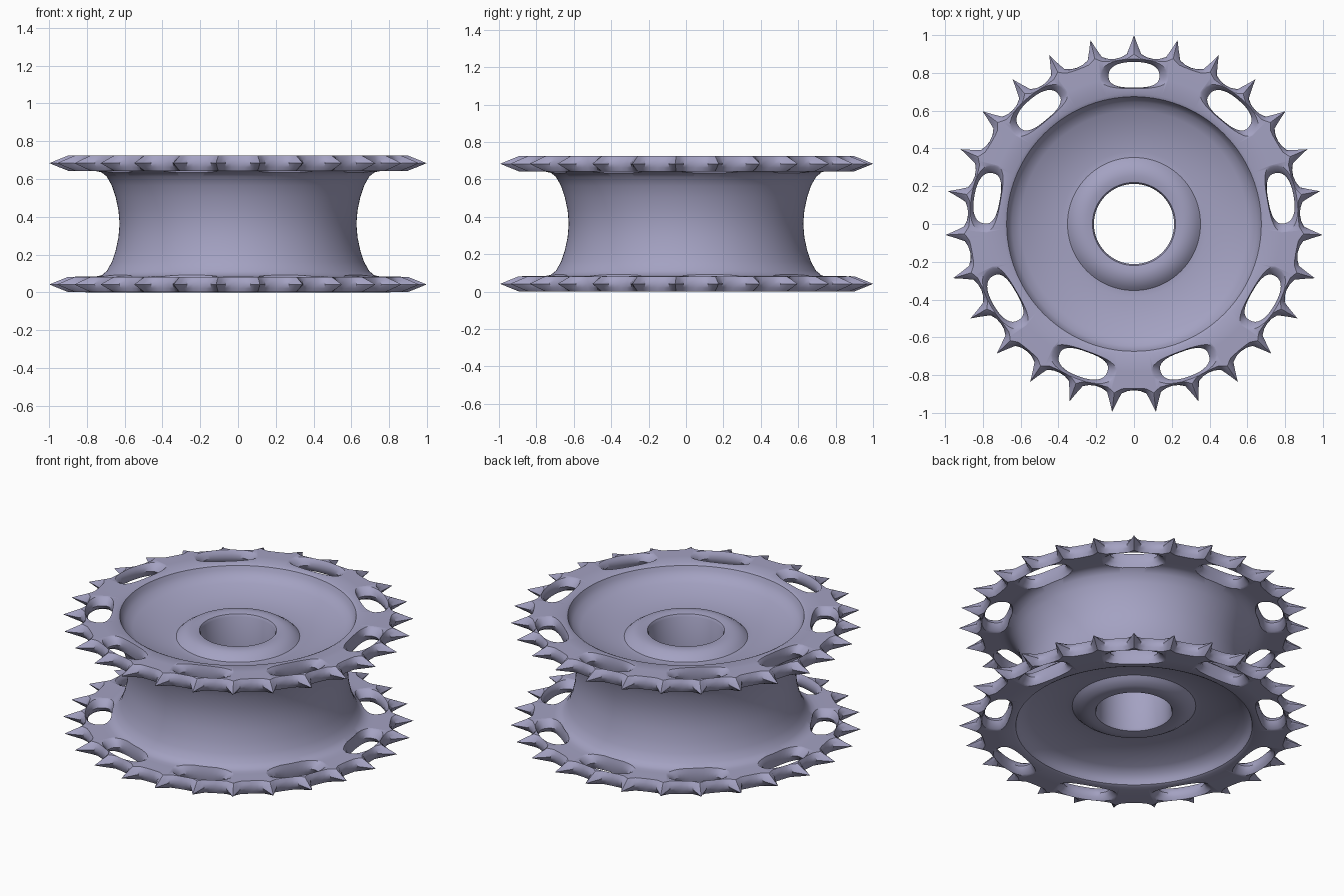
import bpy, bmesh, math

if "Cube" in bpy.data.objects:
    bpy.data.objects.remove(bpy.data.objects["Cube"])

H = 0.725      # overall height
T = 0.083      # flange thickness
TEETH = 27
SLOTS = 9

# Angular samples over one tooth pitch: (angle offset, extra radius)
half_pitch = math.pi / TEETH
tooth = [(0, 0.12), (0.02, 0.068), (0.043, 0.02), (0.078, 0.005), (half_pitch, 0)]
pitch = tooth + [(-a, e) for a, e in tooth[3:0:-1]]
columns = []
for i in range(TEETH):
    c = math.pi / 2 + i * 2 * half_pitch
    for a, e in pitch:
        if a < 0:
            a += 2 * half_pitch
        columns.append((c + a, e))

# Lower half of the cross-section: (radius, height, tooth factor)
half = [(0.212, 0.115, 0), (0.22, 0.1, 0), (0.255, 0.093, 0), (0.3, 0.1, 0),
        (0.335, 0.122, 0), (0.352, 0.138, 0), (0.385, 0.14, 0), (0.5, 0.115, 0),
        (0.6, 0.085, 0), (0.645, 0.06, 0), (0.665, 0.03, 0), (0.674, 0.008, 0),
        (0.69, 0, 0), (0.78, 0, 0),
        # toothed rim
        (0.87, 0.001, 0.25), (0.878, T * 0.25, 0.6), (0.88, T / 2, 1),
        (0.878, T * 0.75, 0.6), (0.87, T - 0.001, 0.25),
        # inner flange face and concave hub
        (0.78, T, 0), (0.75, 0.084, 0), (0.722, 0.09, 0), (0.695, 0.112, 0),
        (0.668, 0.16, 0), (0.648, 0.22, 0), (0.633, 0.29, 0)]
profile = half + [(0.627, H / 2, 0)] + [(r, H - z, k) for r, z, k in reversed(half)]


def finish(name, bm):
    bmesh.ops.recalc_face_normals(bm, faces=bm.faces[:])
    me = bpy.data.meshes.new(name)
    bm.to_mesh(me)
    bm.free()
    ob = bpy.data.objects.new(name, me)
    bpy.context.collection.objects.link(ob)
    return ob


# Wheel body: turned cross-section whose rim follows the teeth
bm = bmesh.new()
rings = []
for a, e in columns:
    rings.append([bm.verts.new(((r + k * e) * math.cos(a), (r + k * e) * math.sin(a), z))
                  for r, z, k in profile])
n, m = len(rings), len(profile)
for i in range(n):
    p, q = rings[i], rings[(i + 1) % n]
    for j in range(m):
        l = (j + 1) % m
        bm.faces.new((p[j], q[j], q[l], p[l]))
wheel = finish("toothed_wheel", bm)


# Slot cutters: rounded openings with rounded-over edges at both faces
def slot(bm, angle, zc):
    N = 32
    loops = []
    for dz, f in [(-0.05, 0.06), (-0.036, 0.036), (-0.022, 0.014), (0, 0),
                  (0.022, 0.014), (0.036, 0.036), (0.05, 0.06)]:
        loop = []
        for i in range(N):
            t = 2 * math.pi * i / N
            c, s = math.cos(t), math.sin(t)
            u = (0.135 + f) * math.copysign(abs(c) ** 0.8, c)
            flare = 0.35 if s > 0 else 0.1
            v = (0.068 + f * flare) * math.copysign(abs(s) ** 0.8, s)
            r = 0.79 + v - 0.3 * u * u
            ca, sa = math.cos(angle), math.sin(angle)
            loop.append(bm.verts.new((r * ca - u * sa, r * sa + u * ca, zc + dz)))
        loops.append(loop)
    for a, b in zip(loops, loops[1:]):
        for i in range(N):
            k = (i + 1) % N
            bm.faces.new((a[i], a[k], b[k], b[i]))
    bm.faces.new(loops[0][::-1])
    bm.faces.new(loops[-1])


bm = bmesh.new()
for i in range(SLOTS):
    for zc in (T / 2, H - T / 2):
        slot(bm, math.pi / 2 + i * 2 * math.pi / SLOTS, zc)
cutter = finish("slot_cutter", bm)
cutter.hide_render = True

# Cut the slots, then shade smooth with crisp edges
mod = wheel.modifiers.new("slots", 'BOOLEAN')
mod.operation = 'DIFFERENCE'
mod.solver = 'EXACT'
mod.object = cutter
bpy.context.view_layer.objects.active = wheel
cutter.select_set(False)
wheel.select_set(True)
bpy.ops.object.modifier_apply(modifier=mod.name)
bpy.data.objects.remove(cutter)
bpy.ops.object.shade_smooth_by_angle(angle=math.radians(35))

# Blue-grey metal
mat = bpy.data.materials.new("blue_grey_metal")
mat.diffuse_color = (0.37, 0.36, 0.54, 1)
mat.use_nodes = True
mat.node_tree.nodes["Principled BSDF"].inputs["Base Color"].default_value = mat.diffuse_color
wheel.data.materials.clear()
wheel.data.materials.append(mat)
